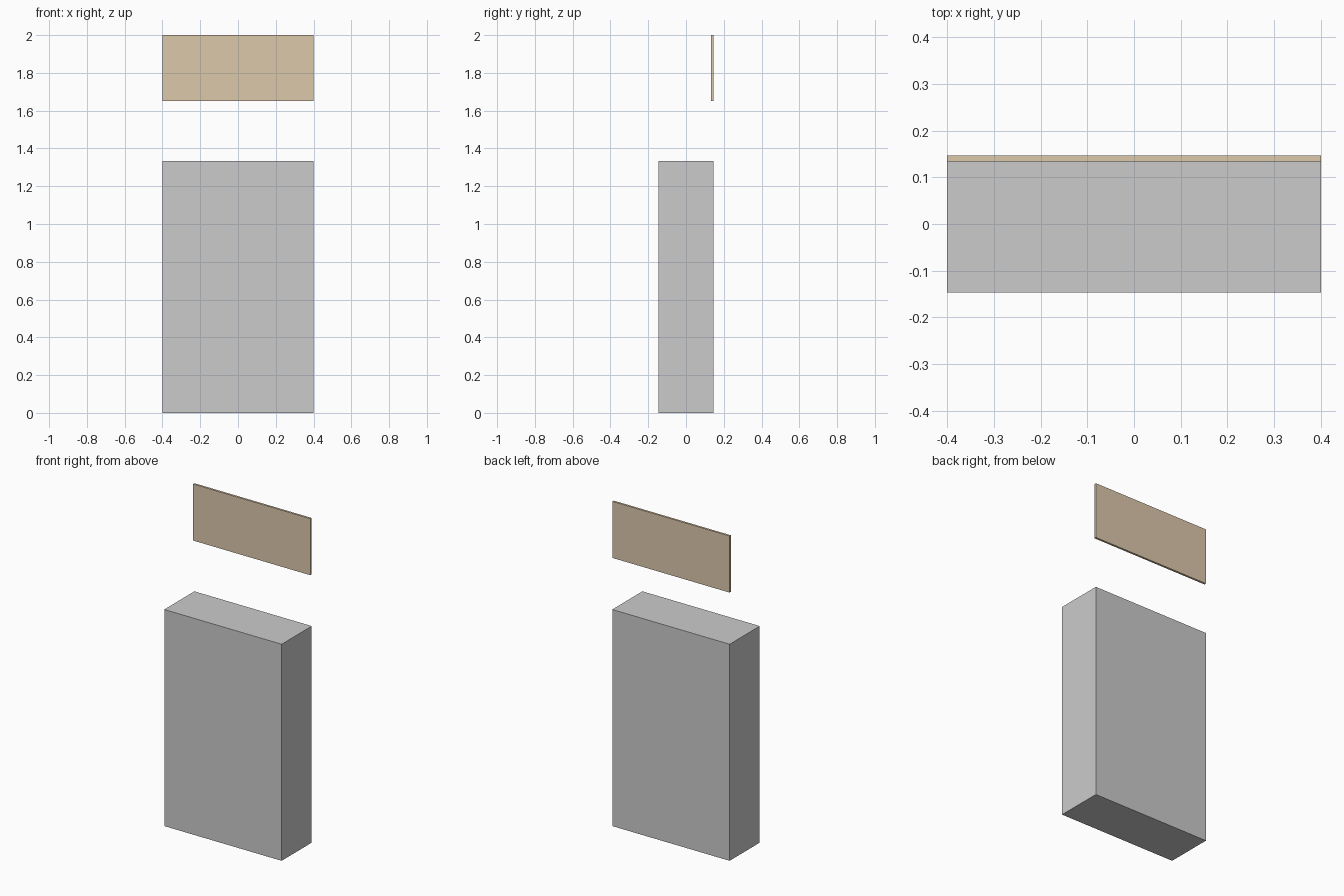
import bpy
import bmesh
from mathutils import Vector

if "Cube" in bpy.data.objects:
    bpy.data.objects.remove(bpy.data.objects["Cube"])


def box(name, lo, hi):
    """Axis-aligned box between two corners, origin at its centre."""
    lo, hi = Vector(lo), Vector(hi)
    bm = bmesh.new()
    bmesh.ops.create_cube(bm, size=1.0)
    bmesh.ops.scale(bm, vec=hi - lo, verts=bm.verts)
    mesh = bpy.data.meshes.new(name)
    bm.to_mesh(mesh)
    bm.free()
    obj = bpy.data.objects.new(name, mesh)
    obj.location = (lo + hi) / 2
    bpy.context.collection.objects.link(obj)
    return obj


HALF_W, HALF_D = 0.4, 0.1465

# Main cabinet block
box("cabinet_body", (-HALF_W, -HALF_D, 0), (HALF_W, HALF_D, 1.334))

# Thin panel floating above, flush with the back
panel = box("upper_back_panel", (-HALF_W, HALF_D - 0.013, 1.652), (HALF_W, HALF_D, 2.0))
tan = bpy.data.materials.new("tan_wood")
tan.diffuse_color = (0.72, 0.58, 0.41, 1)
tan.use_nodes = True
tan.node_tree.nodes["Principled BSDF"].inputs["Base Color"].default_value = tan.diffuse_color
panel.data.materials.append(tan)
